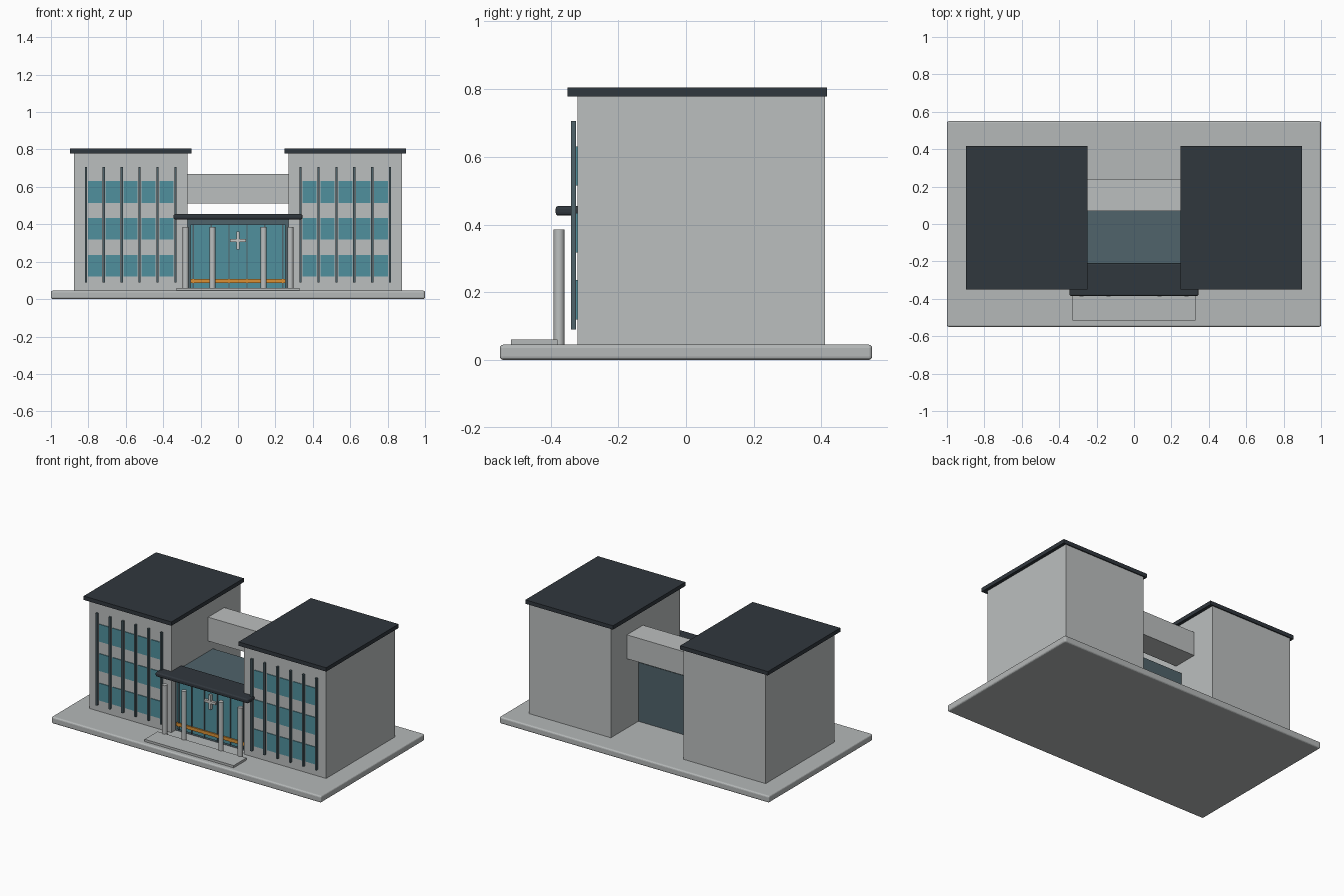
import bpy
import bmesh
from mathutils import Matrix

if "Cube" in bpy.data.objects:
    bpy.data.objects.remove(bpy.data.objects["Cube"])


def material(name, rgb):
    m = bpy.data.materials.new(name)
    m.diffuse_color = (*rgb, 1)
    m.use_nodes = True
    m.node_tree.nodes["Principled BSDF"].inputs["Base Color"].default_value = m.diffuse_color
    return m


WALL = material("wall grey", (0.50, 0.52, 0.52))
STONE = material("paving grey", (0.46, 0.48, 0.48))
DARK = material("roof charcoal", (0.03, 0.038, 0.047))
SLATE = material("slate metal", (0.08, 0.125, 0.145))
GLASS = material("teal glass", (0.08, 0.28, 0.34))
ORANGE = material("orange stripe", (0.70, 0.28, 0.035))
LIGHT = material("light metal", (0.60, 0.60, 0.58))


def add(name, bm, mat):
    me = bpy.data.meshes.new(name)
    bm.to_mesh(me)
    bm.free()
    me.materials.append(mat)
    ob = bpy.data.objects.new(name, me)
    bpy.context.collection.objects.link(ob)
    return ob


def boxes(name, spans, mat, bevel=0):
    """One object from boxes, each given as x, y and z ranges."""
    bm = bmesh.new()
    for span in spans:
        mid = [(a + b) / 2 for a, b in span]
        size = [b - a for a, b in span]
        mat4 = Matrix.Translation(mid) @ Matrix.Diagonal((*size, 1))
        bmesh.ops.create_cube(bm, size=1, matrix=mat4)
    ob = add(name, bm, mat)
    if bevel:
        mod = ob.modifiers.new("soft edge", "BEVEL")
        mod.width = bevel
        mod.segments = 3
    return ob


def around(c, w):
    return (c - w / 2, c + w / 2)


# Ground slab and entrance step
boxes("base_slab", [((-1, 1), (-0.55, 0.55), (0, 0.045))], STONE, 0.01)
boxes("entrance_step", [((-0.33, 0.33), (-0.517, -0.38), (0.04, 0.06))], STONE)

# Two wings with flat roofs, windows and vertical fins
PITCH = 0.0957
for side, label in ((-1, "left"), (1, "right")):
    cx = side * 0.574
    boxes(label + "_wing", [(around(cx, 0.608), (-0.32, 0.41), (0.04, 0.78))], WALL)
    boxes(label + "_roof", [(around(cx, 0.65), (-0.35, 0.417), (0.778, 0.804))], DARK)
    boxes(label + "_windows",
          [(around(cx + (i - 2) * PITCH, 0.075), (-0.325, -0.316), around(z, 0.116))
           for i in range(5) for z in (0.178, 0.376, 0.573)], GLASS)
    boxes(label + "_fins",
          [(around(cx + (i - 2.5) * PITCH, 0.012), (-0.34, -0.325), (0.09, 0.706))
           for i in range(6)], SLATE)

# Link bridge and central hall
boxes("link_bridge", [((-0.275, 0.275), (0.07, 0.24), (0.51, 0.67))], WALL)
boxes("central_hall", [((-0.275, 0.275), (-0.275, 0.12), (0.04, 0.44))], SLATE)

# Glazed entrance front
boxes("entrance_glass", [((-0.255, 0.255), (-0.284, -0.272), (0.06, 0.40))], GLASS)
boxes("entrance_mullions",
      [(around((i - 2.5) * PITCH, 0.007), (-0.290, -0.28), (0.06, 0.40))
       for i in range(6)], SLATE)
boxes("entrance_stripe", [((-0.255, 0.255), (-0.293, -0.284), (0.085, 0.107))], ORANGE)
boxes("entrance_cross",
      [((-0.042, 0.042), (-0.30, -0.284), around(0.313, 0.016)),
       (around(0, 0.016), (-0.301, -0.284), (0.264, 0.362))], LIGHT)

# Canopy and round columns
boxes("canopy", [((-0.345, 0.345), (-0.385, -0.21), (0.426, 0.455))], DARK, 0.009)
bm = bmesh.new()
for x in (-0.28, -0.137, 0.137, 0.28):
    bmesh.ops.create_cone(bm, cap_ends=True, segments=20, radius1=0.016, radius2=0.016,
                          depth=0.345, matrix=Matrix.Translation((x, -0.375, 0.2125)))
columns = add("entrance_columns", bm, WALL)
bpy.context.view_layer.objects.active = columns
columns.select_set(True)
bpy.ops.object.shade_smooth_by_angle()
